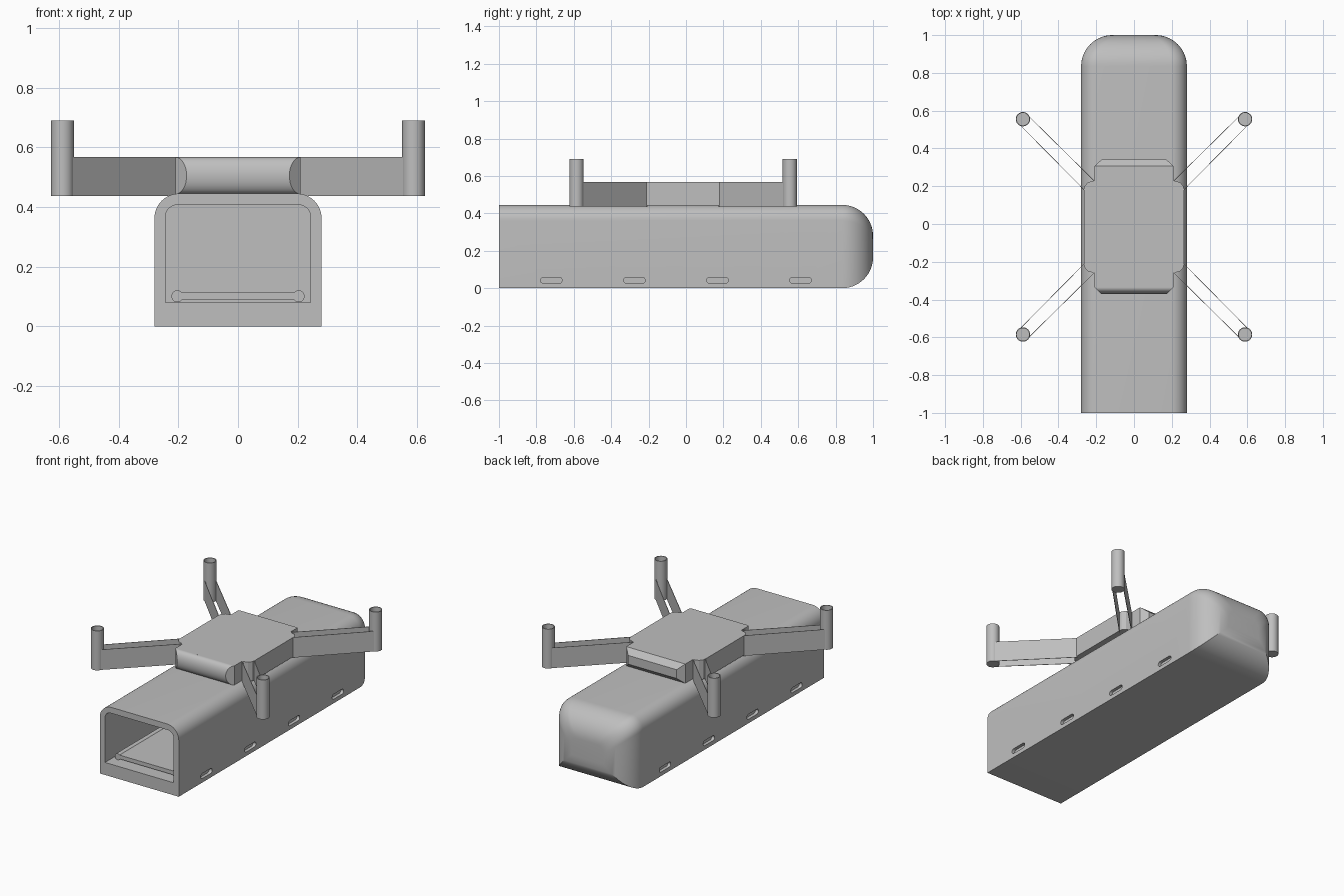
import bpy, bmesh, math
from math import sin, cos, pi, radians

cube = bpy.data.objects.get("Cube")
if cube:
    bpy.data.objects.remove(cube, do_unlink=True)

grey = bpy.data.materials.new("plain grey")
grey.use_nodes = True
grey.diffuse_color = (0.52, 0.52, 0.52, 1)
grey.node_tree.nodes["Principled BSDF"].inputs["Base Color"].default_value = (0.52, 0.52, 0.52, 1)


def loft(name, rings):
    """Skin a list of equal-length rings and cap both ends."""
    bm = bmesh.new()
    rows = [[bm.verts.new(p) for p in ring] for ring in rings]
    n = len(rows[0])
    for a, b in zip(rows, rows[1:]):
        for i in range(n):
            j = (i + 1) % n
            bm.faces.new((a[i], a[j], b[j], b[i]))
    bm.faces.new(rows[0][::-1])
    bm.faces.new(rows[-1])
    bmesh.ops.recalc_face_normals(bm, faces=bm.faces)
    mesh = bpy.data.meshes.new(name)
    bm.to_mesh(mesh)
    bm.free()
    mesh.materials.append(grey)
    ob = bpy.data.objects.new(name, mesh)
    bpy.context.collection.objects.link(ob)
    return ob


def activate(ob):
    bpy.ops.object.select_all(action='DESELECT')
    ob.select_set(True)
    bpy.context.view_layer.objects.active = ob


def smooth(ob):
    activate(ob)
    bpy.ops.object.shade_smooth_by_angle(angle=radians(30))


def cut(ob, cutter):
    mod = ob.modifiers.new("cut", 'BOOLEAN')
    mod.operation = 'DIFFERENCE'
    mod.solver = 'EXACT'
    mod.object = cutter
    activate(ob)
    bpy.ops.object.modifier_apply(modifier=mod.name)
    bpy.data.objects.remove(cutter, do_unlink=True)


def arch(y, w, z0, z1, r, n=10):
    """Section with a flat bottom and rounded top corners."""
    pts = [(-w, y, z0), (w, y, z0)]
    for side, start in ((1, 0), (-1, pi / 2)):
        for i in range(n + 1):
            a = start + pi / 2 * i / n
            pts.append((side * (w - r) + r * cos(a), y, z1 - r + r * sin(a)))
    return pts


def circle(r, z, x, y, n=32):
    return [(x + r * cos(2 * pi * i / n), y + r * sin(2 * pi * i / n), z) for i in range(n)]


# Long casing with a fully rounded back end
R = 0.165
rings = [arch(-1, 0.28, 0, 0.445, 0.083)]
for i in range(15):
    a = pi / 2 * i / 14
    inset = R * (1 - cos(a))
    rings.append(arch(1 - R + R * sin(a), 0.28 - inset, inset, 0.445 - inset, 0.083 - 0.2 * inset))
casing = loft("casing", rings)

# Open cavity entered from the front
cut(casing, loft("cavity_cutter", [arch(y, 0.243, 0.08, 0.407, 0.04) for y in (-1.1, 0.85)]))

# Shallow grip slots along both lower sides
for side in (-1, 1):
    for k in range(4):
        cy = -0.72 + 0.444 * k
        rings = []
        for x in (0.26, 0.3):
            ring = []
            for i in range(16):
                a = -pi / 2 + pi * (i % 8) / 7 + (pi if i > 7 else 0)
                end = 0.042 if i < 8 else -0.042
                ring.append((side * x, cy + end + 0.016 * cos(a), 0.042 + 0.016 * sin(a)))
            rings.append(ring)
        cut(casing, loft("slot_cutter", rings))
smooth(casing)

# Sliding tray with a round rail on each edge
loft("tray_plate", [[(-0.2, y, 0.09), (0.2, y, 0.09), (0.2, y, 0.115), (-0.2, y, 0.115)]
                    for y in (-0.93, 0.86)])
for side, label in ((-1, "right"), (1, "left")):
    smooth(loft(label + "_tray_rail",
                [[(side * 0.203 + 0.02 * cos(pi * i / 10), y, 0.101 + 0.02 * sin(pi * i / 10))
                  for i in range(20)] for y in (-0.93, 0.86)]))

# Upper pod: plan outline mirrored into four quarters
CY, LOW, HIGH = -0.015, 0.443, 0.567
quarter = [(0.265, 0.195), (0.262, 0.215), (0.245, 0.235), (0.21, 0.245), (0.21, 0.32)]
plan = (quarter + [(-x, y) for x, y in quarter[::-1]]
        + [(-x, -y) for x, y in quarter] + [(x, -y) for x, y in quarter[::-1]])
loft("pod_body", [[(x, y + CY, z) for x, y in plan] for z in (LOW, HIGH)])


def pod_end(name, direction, profile):
    """Tapered end cap; profile holds (bulge, height) pairs."""
    rings = []
    for t, z in profile:
        half = [(0.21, 0.27), (0.21, 0.32), (0.21 - 0.038 * t, 0.32 + 0.036 * t)]
        ring = half + [(-x, y) for x, y in half[::-1]]
        rings.append([(x, CY + direction * y, z) for x, y in ring])
    smooth(loft(name, rings))


mid, half_h = (LOW + HIGH) / 2, (HIGH - LOW) / 2
arc = [radians(-88 + 176 * i / 16) for i in range(17)]
pod_end("pod_nose", -1, [(cos(a), mid + half_h * sin(a)) for a in arc])
pod_end("pod_tail", 1, [(0.03, LOW), (1, 0.478), (1, 0.534), (0.03, HIGH)])

# Four open arms, each two thin walls carrying a hollow post
for sx, xlabel in ((-1, "right"), (1, "left")):
    for sy, ylabel in ((-1, "front"), (1, "back")):
        label = ylabel + "_" + xlabel
        px, py = sx * 0.588, CY + sy * 0.57
        walls = (((0.205, 0.24), (0.564, 0.594)), ((0.26, 0.19), (0.612, 0.546)))
        for (a, b), wall in zip(walls, ("outer", "inner")):
            t = 0.002 if wall == "outer" else -0.002
            corners = [a, b, (b[0] + t, b[1] - t), (a[0] + t, a[1] - t)]
            loft(label + "_arm_" + wall + "_wall",
                 [[(sx * x, CY + sy * y, z) for x, y in corners] for z in (0.437, HIGH)])
        smooth(loft(label + "_post",
                    [circle(r, z, px, py) for r, z in
                     ((0.038, 0.437), (0.038, 0.69), (0.033, 0.69), (0.033, 0.58))]))
